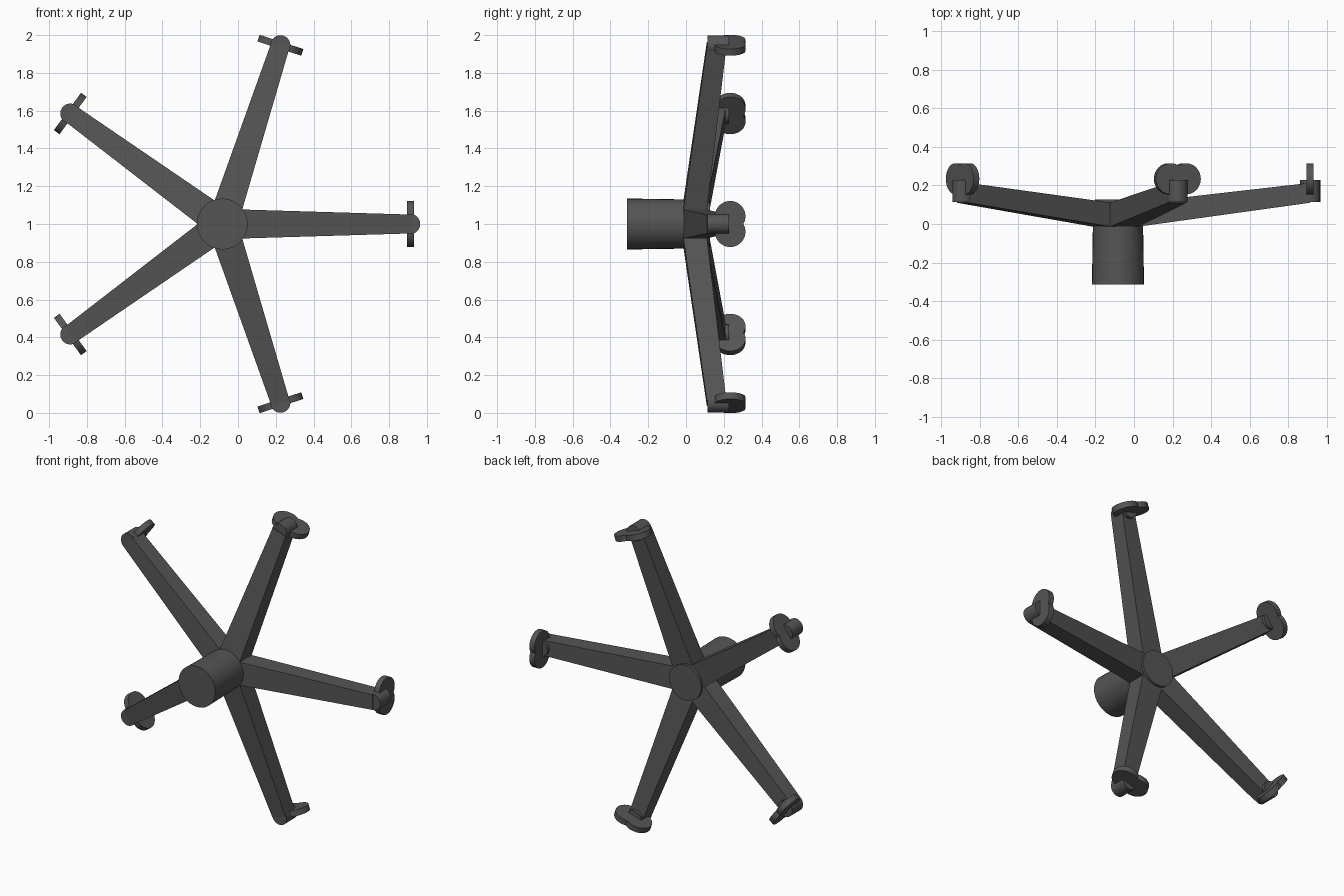
import bpy, bmesh
from math import pi, cos, sin, asin
from mathutils import Matrix, Vector

if "Cube" in bpy.data.objects:
    bpy.data.objects.remove(bpy.data.objects["Cube"])

CX, CZ, REACH = -0.083, 1.0, 0.995   # hub axis (along y) and arm length

dark = bpy.data.materials.new("dark_grey")
dark.diffuse_color = (0.09, 0.09, 0.09, 1)
dark.use_nodes = True
dark.node_tree.nodes["Principled BSDF"].inputs["Base Color"].default_value = dark.diffuse_color


def finish(name, bm, angle=0.0):
    """Turn a part modelled around the hub (x = radial) into a placed object."""
    bm.transform(Matrix.Translation((CX, 0, CZ)) @ Matrix.Rotation(-angle, 4, 'Y'))
    bmesh.ops.recalc_face_normals(bm, faces=bm.faces)
    me = bpy.data.meshes.new(name)
    bm.to_mesh(me)
    bm.free()
    me.materials.append(dark)
    ob = bpy.data.objects.new(name, me)
    bpy.context.collection.objects.link(ob)
    bpy.ops.object.select_all(action='DESELECT')
    ob.select_set(True)
    bpy.context.view_layer.objects.active = ob
    bpy.ops.object.shade_smooth_by_angle(angle=pi / 6)


def cylinder(name, r0, r1, y0, y1, x=0.0, angle=0.0, sides=32):
    """Cylinder along y, radius r0 at y0 and r1 at y1."""
    bm = bmesh.new()
    m = Matrix.Translation((x, (y0 + y1) / 2, 0)) @ Matrix.Rotation(-pi / 2, 4, 'X')
    bmesh.ops.create_cone(bm, cap_ends=True, segments=sides, radius1=r0,
                          radius2=r1, depth=y1 - y0, matrix=m)
    finish(name, bm, angle)


def arm(name, angle):
    """Tapered rectangular beam rising towards the tip."""
    bm = bmesh.new()
    rings = []
    for r, w, y0, y1 in ((0.06, 0.078, -0.02, 0.106), (REACH, 0.05, 0.11, 0.213)):
        rings.append([bm.verts.new((r, y, z))
                      for y, z in ((y0, -w), (y0, w), (y1, w), (y1, -w))])
    a, b = rings
    bm.faces.new(a)
    bm.faces.new(b)
    for i in range(4):
        j = (i + 1) % 4
        bm.faces.new((a[i], a[j], b[j], b[i]))
    finish(name, bm, angle)


def caster(name, angle, rad=0.081, off=0.041, y=0.234, thick=0.037, n=20):
    """Two overlapping coplanar discs, drawn as one figure-eight outline."""
    a = pi / 2 + asin(off / rad)          # half sweep of each lobe
    pts = []
    for s in (1, -1):
        for i in range(n):
            t = -a + 2 * a * i / n
            pts.append((s * rad * sin(t), s * (off + rad * cos(t))))
    bm = bmesh.new()
    f = bm.faces.new([bm.verts.new((REACH - thick / 2, y + p, z)) for p, z in pts])
    ext = bmesh.ops.extrude_face_region(bm, geom=[f])
    verts = [v for v in ext["geom"] if isinstance(v, bmesh.types.BMVert)]
    bmesh.ops.translate(bm, verts=verts, vec=Vector((thick, 0, 0)))
    finish(name, bm, angle)


# Centre column and hub
cylinder("column", 0.135, 0.130, -0.313, 0.0)
cylinder("hub", 0.118, 0.118, -0.005, 0.128)

# Five arms, each with a tip boss and a caster
for k in range(5):
    ang = k * 2 * pi / 5
    arm(f"arm_{k + 1}", ang)
    cylinder(f"tip_boss_{k + 1}", 0.053, 0.053, 0.115, 0.228, REACH, ang, 24)
    caster(f"caster_{k + 1}", ang)
